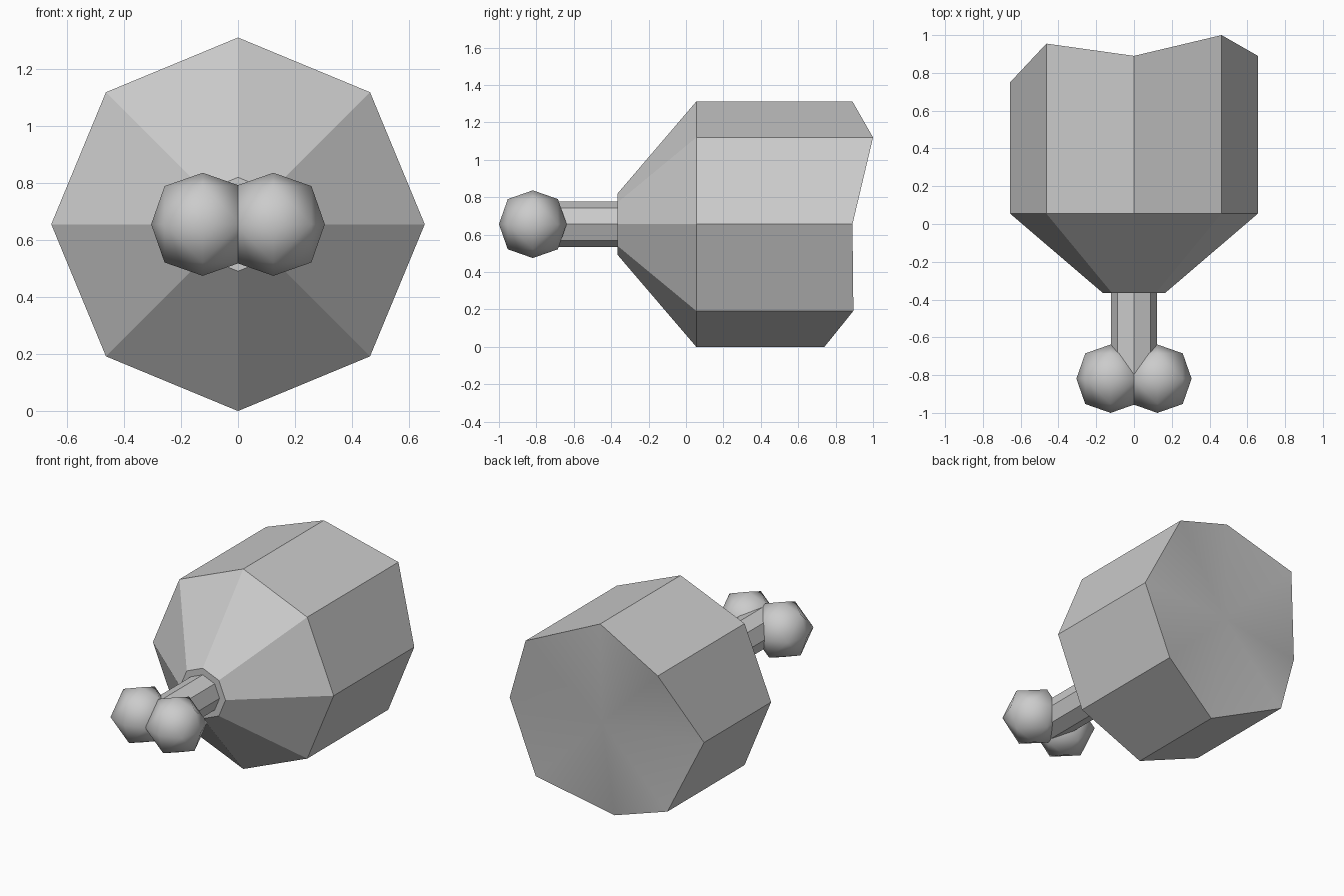
import bpy
import bmesh
from itertools import product
from math import cos, sin, tau
from mathutils import Vector

SIDES = 8
AXIS_Z = 0.656

cube = bpy.data.objects.get("Cube")
if cube:
    bpy.data.objects.remove(cube, do_unlink=True)

grey = bpy.data.materials.new("plain_grey")
grey.use_nodes = True
grey.diffuse_color = (0.6, 0.6, 0.6, 1)
grey.node_tree.nodes["Principled BSDF"].inputs["Base Color"].default_value = (0.6, 0.6, 0.6, 1)


def finish(name, bm):
    bmesh.ops.recalc_face_normals(bm, faces=bm.faces[:])
    mesh = bpy.data.meshes.new(name)
    bm.to_mesh(mesh)
    bm.free()
    mesh.materials.append(grey)
    obj = bpy.data.objects.new(name, mesh)
    bpy.context.collection.objects.link(obj)
    return obj


def ring(bm, radius, depths):
    """Octagon around the long axis, with one depth per corner."""
    angles = [tau * k / SIDES for k in range(SIDES)]
    return [bm.verts.new((radius * cos(a), y, AXIS_Z + radius * sin(a)))
            for a, y in zip(angles, depths)]


def bridge(bm, a, b):
    for k in range(SIDES):
        n = (k + 1) % SIDES
        bm.faces.new((a[k], a[n], b[n], b[k]))


# Body: tapered front, straight drum and an uneven back rim
bm = bmesh.new()
nose = ring(bm, 0.165, [-0.365] * SIDES)
shoulder = ring(bm, 0.656, [0.055] * SIDES)
rim = ring(bm, 0.656, [0.89, 1.0, 0.89, 0.955, 0.75, 0.855, 0.74, 0.895])
bm.faces.new(nose)
bridge(bm, nose, shoulder)
bridge(bm, shoulder, rim)

# Back cap: softly shaded fan
centre = bm.verts.new((0, 0.87, AXIS_Z))
for k in range(SIDES):
    bm.faces.new((rim[k], rim[(k + 1) % SIDES], centre)).smooth = True
for k in range(SIDES):
    bm.edges.get((rim[k], rim[(k + 1) % SIDES])).smooth = False
finish("body", bm)

# Shaft
bm = bmesh.new()
front = ring(bm, 0.122, [-0.82] * SIDES)
back = ring(bm, 0.122, [-0.36] * SIDES)
bm.faces.new(front)
bm.faces.new(back)
bridge(bm, front, back)
finish("shaft", bm)

# Balls: rounded octahedra, one on each side of the shaft end
for name, side in (("left_ball", 1), ("right_ball", -1)):
    bm = bmesh.new()
    for p in product((-1, 0, 1), repeat=3):
        count = sum(map(abs, p))
        if count in (1, 2):
            reach = 0.181 if count == 1 else 0.134
            bm.verts.new(Vector(p) * reach + Vector((side * 0.124, -0.819, AXIS_Z)))
    bmesh.ops.convex_hull(bm, input=bm.verts[:])
    for face in bm.faces:
        face.smooth = True
    finish(name, bm)
